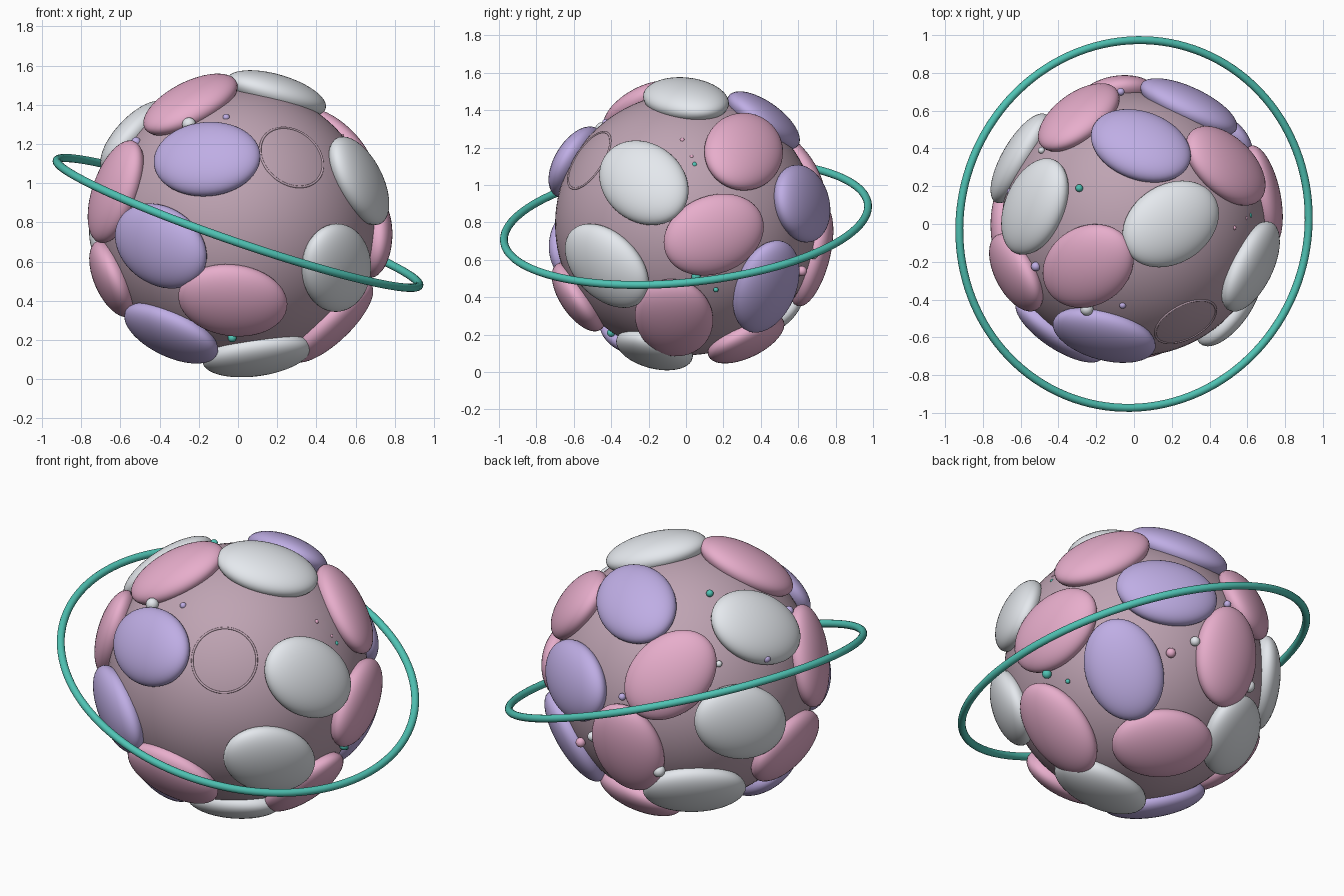
import bpy, math
from mathutils import Vector, Matrix

if "Cube" in bpy.data.objects:
    bpy.data.objects.remove(bpy.data.objects["Cube"])

CENTER = Vector((0, 0, 0.79))
COLORS = {
    "white": (0.78, 0.81, 0.85, 1), "pink": (0.80, 0.42, 0.60, 1),
    "violet": (0.52, 0.42, 0.78, 1), "teal": (0.08, 0.55, 0.46, 1),
    "mauve": (0.52, 0.37, 0.45, 1),
}
mats = {}
for key, col in COLORS.items():
    mats[key] = bpy.data.materials.new(key)
    mats[key].diffuse_color = col


def finish(name, color, matrix):
    ob = bpy.context.object
    ob.name = name
    ob.matrix_world = matrix
    ob.data.materials.append(mats[color])
    bpy.ops.object.shade_smooth()
    return ob


def ball(name, color, matrix, seg=48):
    bpy.ops.mesh.primitive_uv_sphere_add(segments=seg, ring_count=seg // 2, radius=1)
    return finish(name, color, matrix)


def hoop(name, color, loc, normal, major, minor, seg=128):
    bpy.ops.mesh.primitive_torus_add(major_radius=major, minor_radius=minor,
                                     major_segments=seg, minor_segments=16)
    rot = Vector(normal).to_track_quat('Z', 'Y').to_matrix().to_4x4()
    return finish(name, color, Matrix.Translation(loc) @ rot)


# Core ball
ball("core", "mauve", Matrix.Translation(CENTER) @ Matrix.Scale(0.70, 4), 96)

# Oval pads on a golden-angle spiral, two places left free for the porthole
COUNT = 25
CYCLE = ("white", "pink", "violet", "pink")
TWIST = [-60, 83, -25, 0, -30, 40, 0, 45, -36, 65, -2, 0, -25,
         20, -20, 95, -35, 0, -75, -10, -5, 86, -25, 12, 30]
GOLDEN = math.pi * (3 - math.sqrt(5))
for i in range(COUNT):
    if i in (3, 11):
        continue
    z = 1 - 2 * (i + 0.5) / COUNT
    r = math.sqrt(1 - z * z)
    az = -GOLDEN * i
    out = Vector((r * math.cos(az), r * math.sin(az), z))
    east = Vector((-math.sin(az), math.cos(az), 0))
    north = out.cross(east)
    t = math.radians(TWIST[i])
    long_axis = east * math.cos(t) + north * math.sin(t)
    short_axis = north * math.cos(t) - east * math.sin(t)
    rot = Matrix((long_axis, short_axis, out)).transposed().to_4x4()
    size = Matrix.Diagonal((0.28, 0.21, 0.10, 1))
    ball(f"pad_{i:02d}", CYCLE[i % 4],
         Matrix.Translation(CENTER + out * 0.693) @ rot @ size)

# Small beads between the pads: x, y, z, radius
BEADS = [
    ("white", -0.25, -0.45, 1.30, 0.035), ("violet", -0.06, -0.43, 1.335, 0.018),
    ("violet", -0.52, -0.225, 1.21, 0.025), ("teal", -0.29, 0.19, 1.41, 0.020),
    ("teal", 0.61, 0.045, 1.107, 0.016), ("pink", 0.59, 0.03, 1.15, 0.012),
    ("pink", 0.53, -0.02, 1.24, 0.012), ("teal", -0.03, -0.40, 0.21, 0.022),
    ("teal", 0.66, 0.055, 0.51, 0.026), ("teal", 0.60, 0.16, 0.44, 0.013),
    ("white", 0.14, 0.68, 0.63, 0.027), ("pink", 0.26, 0.62, 0.54, 0.027),
    ("violet", -0.07, 0.70, 0.93, 0.020), ("white", -0.49, 0.39, 1.12, 0.018),
    ("violet", -0.65, 0.17, 1.11, 0.022), ("white", -0.27, 0.64, 0.52, 0.035),
]
for n, (color, x, y, z, rad) in enumerate(BEADS):
    ball(f"bead_{n:02d}", color,
         Matrix.Translation((x, y, z)) @ Matrix.Scale(rad, 4), 20)

# Porthole rim almost flush with the core
aim = Vector((0.28, -0.53, 0.35)).normalized()
hoop("porthole_rim", "mauve", CENTER + aim * 0.677, aim, 0.175, 0.006, 64)

# Tilted orbit ring
hoop("orbit_ring", "teal", (0, 0, 0.797), (0.345, -0.103, 1), 0.978, 0.021)

for m in bpy.data.materials:
    if m.users and not m.is_grease_pencil:
        m.use_nodes = True
        m.node_tree.nodes["Principled BSDF"].inputs["Base Color"].default_value = m.diffuse_color
